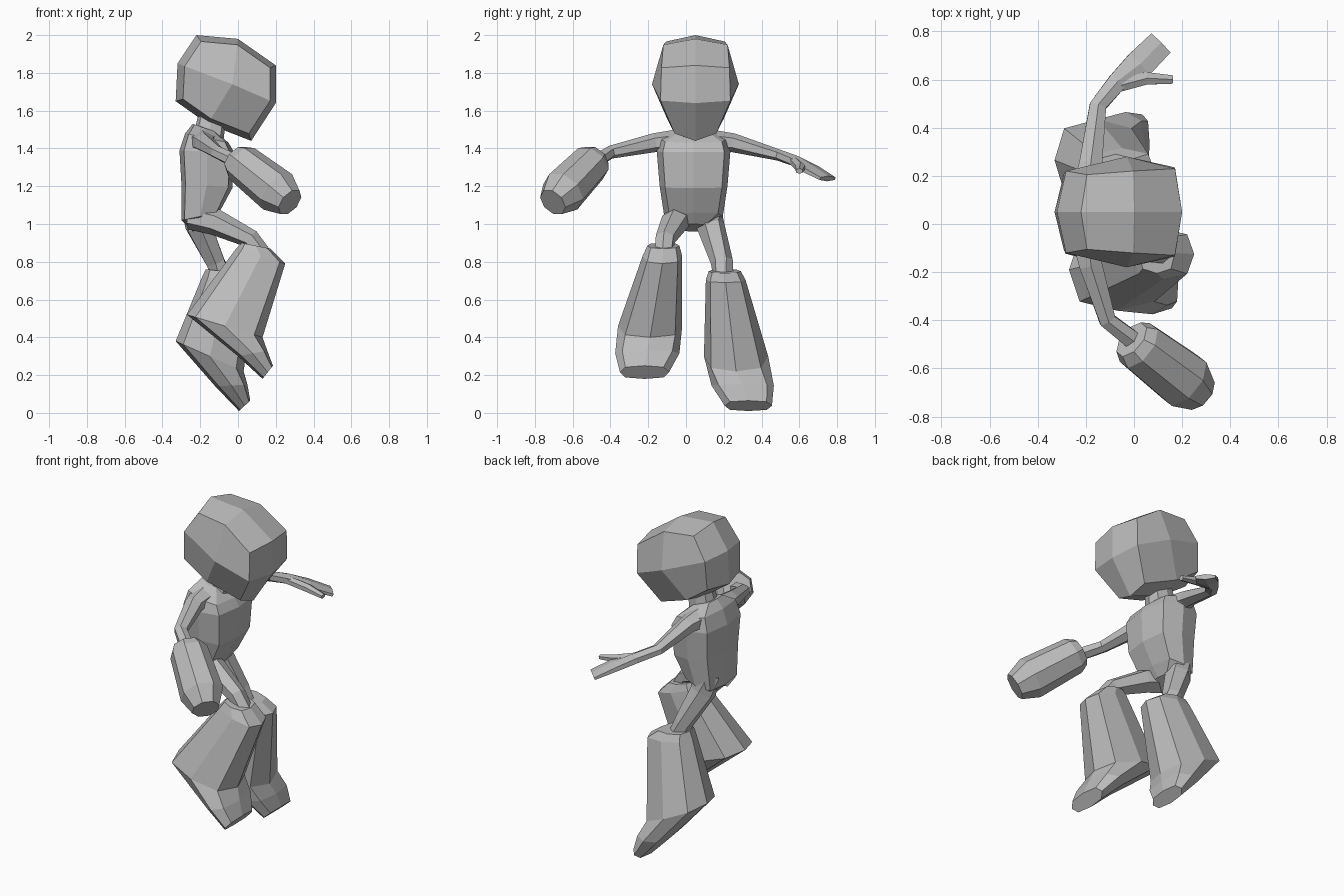
import bpy
import bmesh
from math import cos, sin, pi
from mathutils import Vector

default_cube = bpy.data.objects.get("Cube")
if default_cube:
    bpy.data.objects.remove(default_cube, do_unlink=True)

grey = bpy.data.materials.new("plain_grey")
grey.use_nodes = True
grey.diffuse_color = (0.5, 0.5, 0.5, 1)
grey.node_tree.nodes["Principled BSDF"].inputs["Base Color"].default_value = grey.diffuse_color


def loft(name, rings, poles=None):
    """Skin a list of point rings; close the ends flat or with pole points."""
    bm = bmesh.new()
    loops = [[bm.verts.new(point) for point in ring] for ring in rings]
    count = len(loops[0])
    for low, high in zip(loops, loops[1:]):
        for i in range(count):
            j = (i + 1) % count
            bm.faces.new((low[i], low[j], high[j], high[i]))
    for k, loop in enumerate((loops[0], loops[-1])):
        if poles:
            centre = bm.verts.new(poles[k])
            for i in range(1, count, 2):
                bm.faces.new((centre, loop[i], loop[(i + 1) % count], loop[(i + 2) % count]))
        else:
            bm.faces.new(loop)
    bmesh.ops.recalc_face_normals(bm, faces=bm.faces)
    mesh = bpy.data.meshes.new(name)
    bm.to_mesh(mesh)
    bm.free()
    mesh.materials.append(grey)
    obj = bpy.data.objects.new(name, mesh)
    bpy.context.collection.objects.link(obj)
    return obj


def profile_ring(back, front, y, half_width, fullness=1.1):
    """Eight-sided ring spanning two side-profile points (x, z)."""
    back = Vector((back[0], y, back[1]))
    front = Vector((front[0], y, front[1]))
    centre, reach = (back + front) / 2, (front - back) / 2
    side = Vector((0, half_width, 0))
    ring = []
    for i in range(8):
        angle = i * pi / 4
        swell = fullness if i % 2 else 1
        ring.append(centre + (reach * cos(angle) + side * sin(angle)) * swell)
    return ring


def body(name, sections, fullness=1.1):
    return loft(name, [profile_ring(*section, fullness) for section in sections])


def tube(name, path, sides=6):
    """Limb along a path of (position, half width, half thickness)."""
    points = [Vector(step[0]) for step in path]
    rings = []
    for i, (_, width, thickness) in enumerate(path):
        along = (points[min(i + 1, len(points) - 1)] - points[max(i - 1, 0)]).normalized()
        side = along.cross(Vector((0, 0, 1))).normalized()
        up = side.cross(along)
        rings.append([
            points[i] + side * width * cos(a) + up * thickness * sin(a)
            for a in (2 * pi * (k + 0.5) / sides for k in range(sides))
        ])
    return loft(name, rings)


# Head: faceted block, one middle ring and two side rings
head_y = 0.05
head_centre = Vector((-0.03, 0, 1.74))
head_profile = [(-0.22, 2.0), (0, 1.98), (0.2, 1.84), (0.2, 1.64),
                (0.07, 1.44), (-0.16, 1.53), (-0.33, 1.65), (-0.32, 1.85)]
head_widths = [0.155, 0.17, 0.18, 0.185, 0.11, 0.15, 0.16, 0.17]


def head_ring(side):
    ring = []
    for (x, z), width in zip(head_profile, head_widths):
        offset = (Vector((x, 0, z)) - head_centre) * (0.87 if side else 1)
        ring.append(head_centre + offset + Vector((0, head_y + side * width, 0)))
    return ring


loft("head", [head_ring(s) for s in (-1, 0, 1)],
     [head_centre + Vector((0, head_y + s * 0.23, 0)) for s in (-1, 1)])

# Neck and torso
body("neck", [((-0.25, 1.42), (-0.08, 1.42), 0.04, 0.08),
              ((-0.21, 1.58), (-0.06, 1.58), 0.05, 0.06)])
body("torso", [
    ((-0.24, 0.96), (-0.14, 1.0), 0.04, 0.08),
    ((-0.3, 1.02), (-0.1, 1.06), 0.04, 0.155),
    ((-0.3, 1.22), (-0.03, 1.19), 0.04, 0.18),
    ((-0.31, 1.39), (-0.02, 1.38), 0.04, 0.195),
    ((-0.28, 1.48), (-0.05, 1.43), 0.04, 0.18),
    ((-0.24, 1.53), (-0.12, 1.49), 0.04, 0.08),
], 1.18)

# Right arm and big closed mitt
tube("right_arm", [
    ((-0.19, -0.05, 1.44), 0.08, 0.06),
    ((-0.18, -0.17, 1.43), 0.055, 0.05),
    ((-0.11, -0.4, 1.38), 0.04, 0.035),
    ((0.03, -0.51, 1.31), 0.045, 0.04),
])
tube("right_mitt", [
    ((-0.01, -0.48, 1.345), 0.085, 0.08),
    ((0.02, -0.505, 1.32), 0.11, 0.105),
    ((0.21, -0.65, 1.17), 0.125, 0.12),
    ((0.275, -0.705, 1.115), 0.08, 0.08),
], 8)

# Left arm with flat open hand and thumb
tube("left_arm", [
    ((-0.19, 0.13, 1.44), 0.08, 0.06),
    ((-0.18, 0.25, 1.43), 0.055, 0.05),
    ((-0.15, 0.49, 1.365), 0.04, 0.03),
    ((-0.07, 0.59, 1.33), 0.045, 0.03),
    ((0.02, 0.66, 1.29), 0.07, 0.025),
    ((0.11, 0.75, 1.24), 0.065, 0.015),
])
tube("left_thumb", [
    ((-0.06, 0.575, 1.33), 0.03, 0.025),
    ((0.05, 0.605, 1.3), 0.03, 0.025),
    ((0.16, 0.6, 1.28), 0.02, 0.015),
])

# Legs
tube("right_leg", [
    ((-0.25, -0.03, 1.04), 0.075, 0.07),
    ((-0.12, -0.06, 1.01), 0.075, 0.07),
    ((0.07, -0.11, 0.92), 0.055, 0.05),
    ((0.14, -0.12, 0.82), 0.05, 0.05),
])
tube("left_leg", [
    ((-0.22, 0.11, 1.09), 0.08, 0.08),
    ((-0.21, 0.13, 0.99), 0.075, 0.075),
    ((-0.12, 0.19, 0.8), 0.06, 0.055),
    ((-0.08, 0.2, 0.7), 0.055, 0.055),
])

# Flared boots: cuff, shaft, instep, toe
body("right_boot", [
    ((0.02, 0.9), (0.17, 0.87), -0.12, 0.085),
    ((-0.01, 0.87), (0.25, 0.79), -0.125, 0.105),
    ((-0.27, 0.52), (0.13, 0.4), -0.19, 0.17),
    ((0.0, 0.3), (0.155, 0.33), -0.205, 0.17),
    ((0.13, 0.18), (0.185, 0.25), -0.22, 0.13),
])
body("left_boot", [
    ((-0.17, 0.76), (0.02, 0.74), 0.205, 0.085),
    ((-0.19, 0.72), (0.09, 0.69), 0.21, 0.105),
    ((-0.33, 0.38), (0.03, 0.22), 0.265, 0.17),
    ((-0.12, 0.14), (0.05, 0.15), 0.3, 0.165),
    ((0.005, 0.01), (0.065, 0.065), 0.33, 0.125),
])
